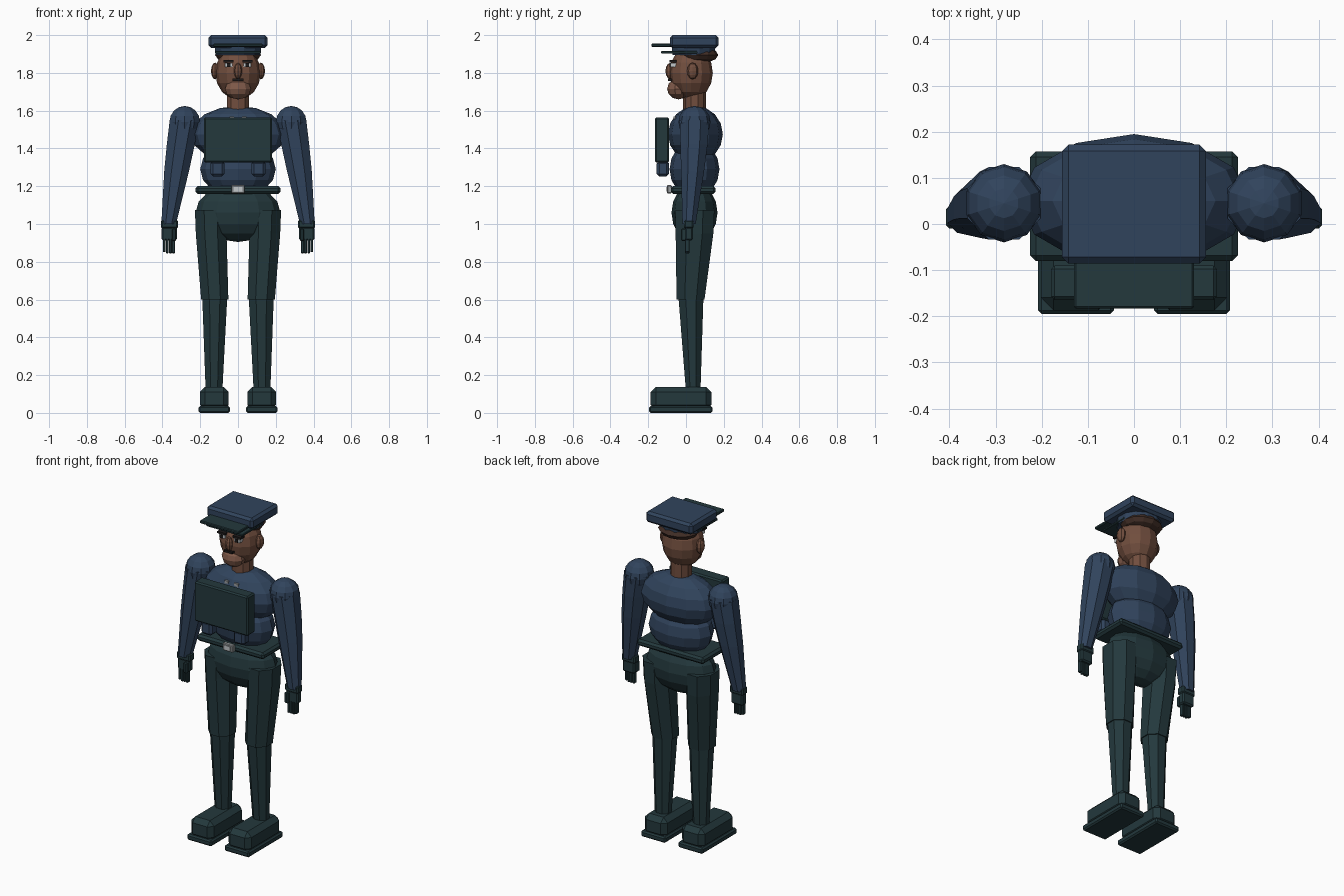
import bpy, bmesh, math
from mathutils import Vector


def material(name, col):
    m = bpy.data.materials.new(name)
    m.diffuse_color = (*col, 1)
    return m


BLUE = material("uniform blue", (0.030, 0.057, 0.108))
DARK = material("dark green", (0.017, 0.040, 0.046))
SKIN = material("brown skin", (0.165, 0.076, 0.048))
LIP = material("light brown skin", (0.21, 0.100, 0.066))
HAIR = material("dark brown hair", (0.055, 0.028, 0.020))
BLACK = material("near black", (0.012, 0.010, 0.010))
WHITE = material("eye white", (0.55, 0.58, 0.60))
SILVER = material("silver", (0.33, 0.35, 0.36))


def finish(bm, name, mat):
    bmesh.ops.recalc_face_normals(bm, faces=bm.faces)
    me = bpy.data.meshes.new(name)
    bm.to_mesh(me)
    bm.free()
    me.materials.append(mat)
    ob = bpy.data.objects.new(name, me)
    bpy.context.collection.objects.link(ob)
    return ob


def box(name, mat, x, y, z, bevel=0.0):
    """Box from (min, max) ranges with a one-step chamfer."""
    bm = bmesh.new()
    bmesh.ops.create_cube(bm, size=1)
    for v in bm.verts:
        v.co = [r[0] + (c + 0.5) * (r[1] - r[0]) for c, r in zip(v.co, (x, y, z))]
    if bevel:
        bmesh.ops.bevel(bm, geom=bm.edges[:], offset=bevel, segments=1,
                        affect='EDGES', profile=0.5)
    return finish(bm, name, mat)


def ball(name, mat, centre, radii, seg=12, rings=8):
    bm = bmesh.new()
    bmesh.ops.create_uvsphere(bm, u_segments=seg, v_segments=rings, radius=1)
    for v in bm.verts:
        v.co = [c + a * r for c, a, r in zip(centre, v.co, radii)]
    return finish(bm, name, mat)


def limb(name, mat, rings, sides=8):
    """Closed tube through rings of (x, y, z, radius x, radius y)."""
    bm = bmesh.new()
    loops = []
    for x, y, z, rx, ry in rings:
        loops.append([bm.verts.new((x + rx * math.cos(a), y + ry * math.sin(a), z))
                      for a in (math.tau * (i + 0.5) / sides for i in range(sides))])
    for a, b in zip(loops, loops[1:]):
        for i in range(sides):
            j = (i + 1) % sides
            bm.faces.new((a[i], a[j], b[j], b[i]))
    bm.faces.new(loops[0])
    bm.faces.new(loops[-1])
    return finish(bm, name, mat)


def span(s, a, b):
    return tuple(sorted((s * a, s * b)))


# torso, pelvis and neck
ball("chest", BLUE, (0, 0.05, 1.475), (0.25, 0.145, 0.15))
ball("belly", BLUE, (0, 0.045, 1.29), (0.2, 0.132, 0.15))
ball("pelvis", DARK, (0, 0.045, 1.06), (0.225, 0.122, 0.155))
limb("neck", SKIN, [(0, 0.045, 1.58, 0.062, 0.06), (0, 0.045, 1.72, 0.062, 0.06)], 10)

# belt and buckle
box("belt", DARK, (-0.225, 0.225), (-0.08, 0.157), (1.16, 1.2), 0.012)
box("buckle", SILVER, (-0.035, 0.035), (-0.1, -0.075), (1.162, 1.206), 0.004)
box("buckle_plate", WHITE, (-0.02, 0.02), (-0.103, -0.099), (1.172, 1.196))

# chest pack with pouches below
box("chest_pack", DARK, (-0.18, 0.18), (-0.165, -0.09), (1.325, 1.565), 0.008)

# head and face
ball("head", SKIN, (0, 0.027, 1.8), (0.12, 0.115, 0.142))
ball("muzzle", LIP, (0, -0.04, 1.715), (0.072, 0.06, 0.055), 10, 6)
ball("nose", SKIN, (0, -0.085, 1.81), (0.022, 0.024, 0.042), 8, 6)
box("moustache", BLACK, (-0.028, 0.028), (-0.094, -0.07), (1.758, 1.77))
ball("hair", HAIR, (0, 0.065, 1.895), (0.122, 0.106, 0.045), 12, 6)

# cap
limb("cap_band", BLUE, [(0, 0.04, 1.895, 0.122, 0.115), (0, 0.04, 1.94, 0.128, 0.12)], 12)
box("cap_crown", BLUE, (-0.156, 0.156), (-0.086, 0.172), (1.933, 2.0), 0.014)
box("cap_visor", DARK, (-0.13, 0.13), (-0.183, 0.02), (1.938, 1.955), 0.004)
box("cap_strap", DARK, (-0.122, 0.122), (-0.132, 0.06), (1.903, 1.916), 0.003)

for s, side in ((-1, "left"), (1, "right")):
    # face details
    ball(side + "_ear", SKIN, (s * 0.121, 0.035, 1.81), (0.022, 0.03, 0.044), 8, 6)
    box(side + "_eye", WHITE, span(s, 0.03, 0.07), (-0.083, -0.05), (1.832, 1.852))
    box(side + "_pupil", BLACK, span(s, 0.041, 0.059), (-0.087, -0.08), (1.832, 1.852))
    box(side + "_eyebrow", BLACK, span(s, 0.025, 0.078), (-0.088, -0.05), (1.856, 1.868))

    # pouch and collar pin
    box(side + "_pouch", BLUE, span(s, 0.072, 0.146), (-0.155, -0.09), (1.252, 1.335), 0.014)
    box(side + "_pin", SILVER, span(s, 0.02, 0.045), (-0.066, -0.045), (1.55, 1.57))

    # arm
    ball(side + "_shoulder", BLUE, (s * 0.282, 0.045, 1.54), (0.085, 0.085, 0.085), 10, 8)
    limb(side + "_arm", BLUE, [(s * 0.282, 0.045, 1.55, 0.086, 0.085),
                               (s * 0.303, 0.042, 1.42, 0.08, 0.078),
                               (s * 0.325, 0.035, 1.28, 0.071, 0.066),
                               (s * 0.367, 0.016, 1.0, 0.042, 0.038)])

    # gloved hand
    box(side + "_cuff", DARK, span(s, 0.318, 0.408), (-0.01, 0.04), (0.975, 1.022), 0.008)
    box(side + "_palm", DARK, span(s, 0.324, 0.404), (-0.006, 0.036), (0.912, 0.985), 0.008)
    for i in range(4):
        x = 0.334 + 0.0165 * i
        box(f"{side}_finger_{i + 1}", DARK, span(s, x, x + 0.0145), (-0.006, 0.018),
            (0.845 + 0.006 * (i == 3), 0.925), 0.003)
    box(side + "_thumb", DARK, span(s, 0.328, 0.35), (-0.026, 0.0), (0.91, 0.975), 0.005)

    # leg
    limb(side + "_thigh", DARK, [(s * 0.145, 0.047, 1.075, 0.09, 0.112),
                                 (s * 0.142, 0.045, 0.95, 0.088, 0.108),
                                 (s * 0.123, 0.024, 0.6, 0.078, 0.08)])
    limb(side + "_shin", DARK, [(s * 0.123, 0.026, 0.62, 0.072, 0.072),
                                (s * 0.127, 0.038, 0.12, 0.048, 0.042)])

    # shoe
    box(side + "_shoe", DARK, span(s, 0.049, 0.202), (-0.187, 0.134), (0.015, 0.138), 0.028)
    box(side + "_sole", DARK, span(s, 0.043, 0.208), (-0.195, 0.14), (0, 0.036), 0.008)
